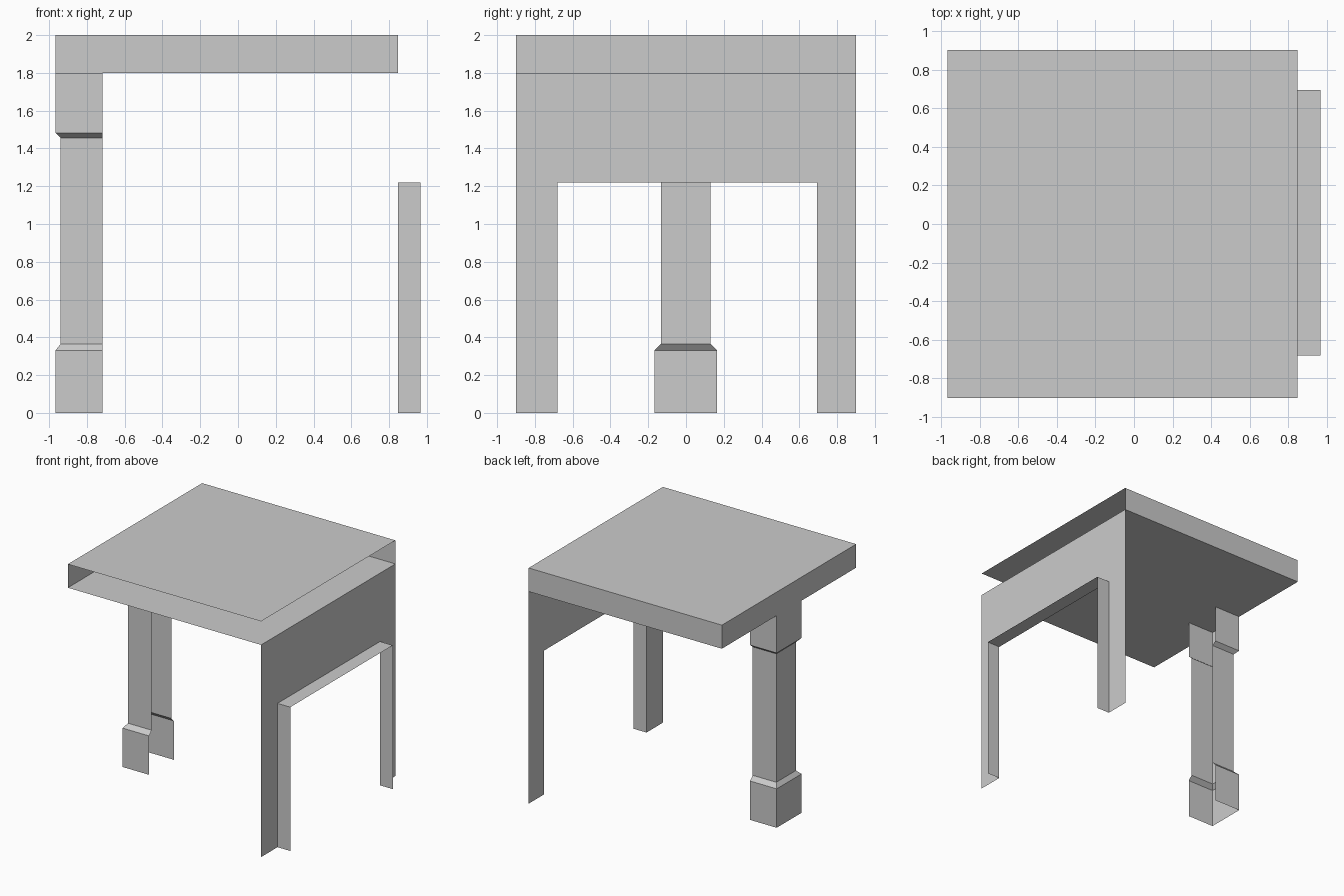
import bpy

if "Cube" in bpy.data.objects:
    bpy.data.objects.remove(bpy.data.objects["Cube"])

X0, X1 = -0.967, 0.847     # left and right edge of the table slab
Y = 0.9                    # half depth
Z0, Z1 = 1.8, 2.0          # slab underside and top


def make(name, verts, faces):
    mesh = bpy.data.meshes.new(name)
    mesh.from_pydata(verts, [], faces)
    mesh.update()
    obj = bpy.data.objects.new(name, mesh)
    bpy.context.collection.objects.link(obj)
    return obj


def loft(name, rings):
    """Skin open rings of equal length into a sheet."""
    n = len(rings[0])
    verts = [v for ring in rings for v in ring]
    faces = [(r * n + i, r * n + i + 1, (r + 1) * n + i + 1, (r + 1) * n + i)
             for r in range(len(rings) - 1) for i in range(n - 1)]
    return make(name, verts, faces)


# Slab: top, underside, left and back sides; front and right stay open
corners = [(X0, -Y), (X1, -Y), (X1, Y), (X0, Y)]
make("top_slab",
     [(x, y, z) for z in (Z0, Z1) for x, y in corners],
     [(3, 2, 1, 0), (4, 5, 6, 7), (0, 4, 7, 3), (2, 3, 7, 6)])

# Right wall: single sheet framing a doorway
A, B, H = -0.68, 0.694, 1.22
outer = [(-Y, 0), (-Y, Z0), (Y, Z0), (Y, 0)]
inner = [(A, 0), (A, H), (B, H), (B, 0)]
loft("right_wall", [[(X1, y, z) for y, z in inner],
                    [(X1, y, z) for y, z in outer]])

# Doorway lining projecting outward
loft("doorway_lining", [[(x, y, z) for y, z in inner] for x in (0.967, X1)])

# Column: three-sided, open toward +x, with chamfered base and cap
XC = -0.717
profile = [(0, 0), (0.33, 0), (0.365, 1), (1.455, 1), (1.483, 0), (Z0, 0)]
rings = []
for z, t in profile:
    x = X0 + 0.028 * t
    ya, yb = -0.168 + 0.035 * t, 0.165 - 0.035 * t
    rings.append([(XC, yb, z), (x, yb, z), (x, ya, z), (XC, ya, z)])
loft("left_column", rings)
